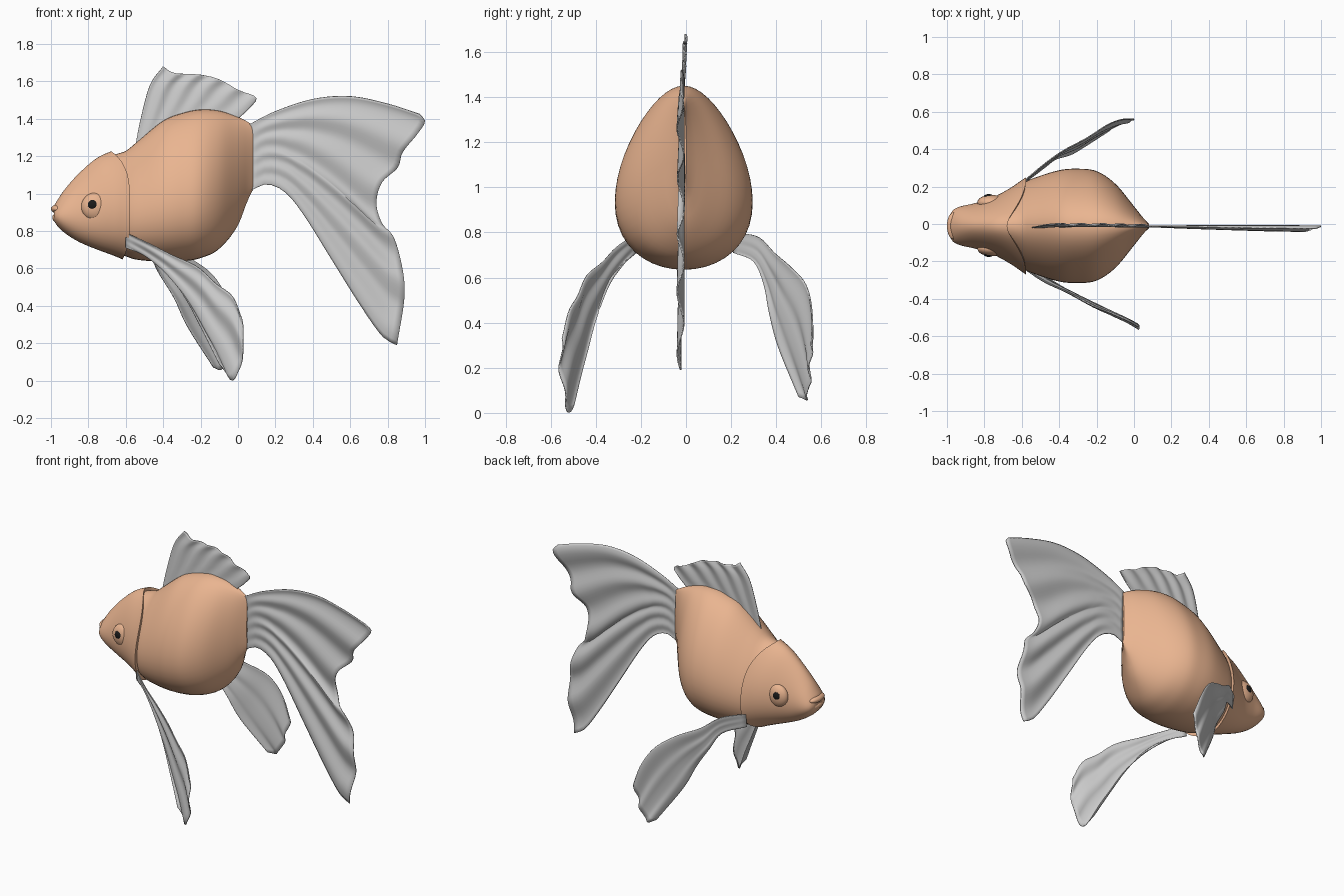
import bpy, bmesh
from math import sin, cos, pi
from mathutils import Vector

if "Cube" in bpy.data.objects:
    bpy.data.objects.remove(bpy.data.objects["Cube"])


def material(name, rgb):
    m = bpy.data.materials.new(name)
    m.diffuse_color = (*rgb, 1)
    m.use_nodes = True
    m.node_tree.nodes["Principled BSDF"].inputs["Base Color"].default_value = m.diffuse_color
    return m


ORANGE = material("orange_skin", (0.82, 0.46, 0.28))
BLACK = material("black_pupil", (0.01, 0.01, 0.01))


def grid_mesh(name, rows, closed=False, mat=None):
    """Skin a list of equal point rows; closed rows become capped rings."""
    bm = bmesh.new()
    vs = [[bm.verts.new(p) for p in r] for r in rows]
    n = len(rows[0])
    for a, b in zip(vs, vs[1:]):
        for j in range(n if closed else n - 1):
            k = (j + 1) % n
            bm.faces.new((a[j], a[k], b[k], b[j]))
    if closed:
        bm.faces.new(vs[0])
        bm.faces.new(vs[-1])
    bmesh.ops.recalc_face_normals(bm, faces=bm.faces)
    me = bpy.data.meshes.new(name)
    bm.to_mesh(me)
    bm.free()
    ob = bpy.data.objects.new(name, me)
    bpy.context.collection.objects.link(ob)
    if mat:
        me.materials.append(mat)
    smooth(ob)
    return ob


def smooth(ob):
    bpy.ops.object.select_all(action='DESELECT')
    ob.select_set(True)
    bpy.context.view_layer.objects.active = ob
    bpy.ops.object.shade_smooth_by_angle(angle=0.7)


# x, top z, bottom z, half width along the fish
PROFILE = [(-.985, .925, .865, .05), (-.97, .95, .84, .075), (-.93, 1.01, .80, .095),
           (-.85, 1.10, .75, .113), (-.75, 1.18, .71, .145), (-.65, 1.212, .68, .195),
           (-.6, 1.228, .665, .225), (-.55, 1.268, .648, .25), (-.4, 1.39, .635, .297),
           (-.3, 1.43, .638, .305), (-.2, 1.45, .655, .292), (-.1, 1.443, .705, .225),
           (0, 1.41, .83, .105), (.05, 1.385, .96, .042), (.08, 1.365, 1.02, .012)]


def profile(x):
    """Cubic interpolation of the profile table."""
    P = PROFILE
    i = max(k for k in range(len(P) - 1) if P[k][0] <= x or k == 0)
    a, b = P[i], P[i + 1]
    p, q = P[max(i - 1, 0)], P[min(i + 2, len(P) - 1)]
    h = b[0] - a[0]
    t = min(max((x - a[0]) / h, 0), 1)
    out = []
    for c in (1, 2, 3):
        ma = (b[c] - p[c]) / (b[0] - p[0]) * h
        mb = (q[c] - a[c]) / (q[0] - a[0]) * h
        out.append((2*t**3 - 3*t*t + 1)*a[c] + (t**3 - 2*t*t + t)*ma
                   + (3*t*t - 2*t**3)*b[c] + (t**3 - t*t)*mb)
    return out


def skin(x, t, grow=0):
    """Point on the pear-shaped section at x, angle t from the top."""
    top, bot, w = profile(x)
    c = cos(t)
    y = (w + grow) * sin(t) * (1 - .28 * c) / 1.034
    return Vector((x, y - .01, (top + bot) / 2 + ((top - bot) / 2 + grow) * c))


ANG = [2 * pi * j / 48 for j in range(48)]

# Body
grid_mesh("body", [[skin(-.76 + .84 * i / 40, t, -.02 if i == 0 else 0) for t in ANG]
                   for i in range(41)], True, ORANGE)


# Head with gill covers ending on a curved rear edge
def rear(t):
    c = cos(t)
    return -.578 - .1 * max(0, c)**3 - .04 * max(0, -c)**4


head = []
for i in range(25):
    s = i / 24
    head.append([skin(-.985 + s * (rear(t) + .985), t, .008 + .014 * s**4) for t in ANG])
head.append([skin(rear(t) - .004, t, -.015) for t in ANG])
grid_mesh("head_with_gill_covers", head, True, ORANGE)


def ball(name, loc, scale, mat):
    bpy.ops.mesh.primitive_uv_sphere_add(segments=32, ring_count=16, location=loc)
    ob = bpy.context.object
    ob.name = name
    ob.scale = scale
    ob.data.materials.append(mat)
    smooth(ob)


# Eyes and lips
for side, tag in ((-1, "right"), (1, "left")):
    ball("eye_bulge_" + tag, (-.763, side * .122 - .008, .93), (.075, .042, .075), ORANGE)
    ball("pupil_" + tag, (-.776, side * .152 - .008, .94), (.028, .016, .028), BLACK)
ball("upper_lip", (-.965, -.01, .918), (.035, .072, .024), ORANGE)
ball("lower_lip", (-.958, -.01, .872), (.035, .07, .028), ORANGE)


def spline(pts, u):
    """Catmull-Rom curve through pts, parameter by chord length."""
    P = [Vector(p) for p in pts]
    d = [(b - a).length for a, b in zip(P, P[1:])]
    s, i = u * sum(d), 0
    while i < len(d) - 1 and s > d[i]:
        s -= d[i]
        i += 1
    t = min(s / d[i], 1)
    a, b = P[i], P[i + 1]
    p = P[i - 1] if i else 2 * a - b
    q = P[i + 2] if i + 2 < len(P) else 2 * b - a
    return .5 * (2*a + (b - p)*t + (2*p - 5*a + 4*b - q)*t*t + (3*a - p - 3*b + q)*t**3)


def fin(name, root, tip, first, last, wave, folds, nu=28, nv=60):
    """Rippled sheet between root, tip and the two side edges."""
    rows = []
    for i in range(nu + 1):
        u = i / nu
        A, B = spline(first, u), spline(last, u)
        row = []
        for j in range(nv + 1):
            v = j / nv
            R, T = spline(root, v), spline(tip, v)
            p = (1 - u)*R + u*T + (1 - v)*A + v*B
            p -= ((1 - u)*((1 - v)*Vector(root[0]) + v*Vector(root[-1]))
                  + u*((1 - v)*Vector(tip[0]) + v*Vector(tip[-1])))
            p += Vector(wave) * sin(2 * pi * folds * v) * u**.7
            row.append(p)
        rows.append(row)
    ob = grid_mesh(name, rows)
    mod = ob.modifiers.new("thickness", 'SOLIDIFY')
    mod.thickness = .006
    mod.offset = 0


def flat(pts, y=-.015, lean=0, axis=0):
    return [(x, y + lean * (x, z)[axis], z) for x, z in pts]


# Tail fin
fin("tail_fin",
    flat([(.06, 1.37), (.07, 1.2), (.06, 1.01)], -.012, -.014),
    flat([(.97, 1.425), (1, 1.385), (.96, 1.32), (.88, 1.22), (.855, 1.14), (.77, 1.06),
          (.74, .95), (.77, .84), (.83, .77), (.875, .62), (.89, .45), (.85, .19)], -.012, -.014),
    flat([(.06, 1.37), (.2, 1.44), (.4, 1.505), (.6, 1.52), (.8, 1.48), (.97, 1.425)], -.012, -.014),
    flat([(.06, 1.01), (.15, 1.05), (.25, 1.01), (.35, .89), (.5, .65), (.65, .41),
          (.77, .24), (.85, .19)], -.012, -.014),
    (0, .015, 0), 5)

# Dorsal fin
fin("dorsal_fin",
    flat([(-.55, 1.25), (-.4, 1.37), (-.2, 1.43), (0, 1.4)], -.07, .04, 1),
    flat([(-.4, 1.68), (-.34, 1.645), (-.2, 1.635), (-.1, 1.61), (0, 1.555), (.09, 1.52),
          (.095, 1.495)], -.07, .04, 1),
    flat([(-.55, 1.25), (-.52, 1.4), (-.47, 1.58), (-.4, 1.68)], -.07, .04, 1),
    flat([(0, 1.4), (.05, 1.445), (.095, 1.495)], -.07, .04, 1),
    (0, .007, 0), 5)

# Pectoral fins, slightly different poses left and right
fin("pectoral_fin_right",
    [(-.6, -.23, .79), (-.6, -.22, .71)],
    [(.02, -.55, .33), (.03, -.555, .18), (0, -.53, .04), (-.035, -.51, .003), (-.1, -.5, .09)],
    [(-.6, -.23, .79), (-.48, -.31, .735), (-.35, -.37, .67), (-.22, -.44, .61),
     (-.12, -.48, .52), (-.03, -.52, .45), (.02, -.55, .33)],
    [(-.6, -.22, .71), (-.48, -.28, .66), (-.38, -.345, .58), (-.28, -.4, .44),
     (-.19, -.45, .27), (-.1, -.5, .09)],
    (.004, .008, 0), 2.5, 28, 30)
fin("pectoral_fin_left",
    [(-.6, .22, .8), (-.6, .21, .71)],
    [(0, .555, .3), (-.05, .545, .12), (-.09, .535, .058), (-.13, .5, .07)],
    [(-.6, .22, .8), (-.48, .32, .78), (-.38, .39, .71), (-.25, .46, .65),
     (-.14, .53, .57), (-.06, .558, .45), (0, .555, .3)],
    [(-.6, .21, .71), (-.48, .3, .67), (-.42, .345, .57), (-.34, .37, .44),
     (-.27, .41, .29), (-.13, .5, .07)],
    (.004, .008, 0), 2.5, 28, 30)
